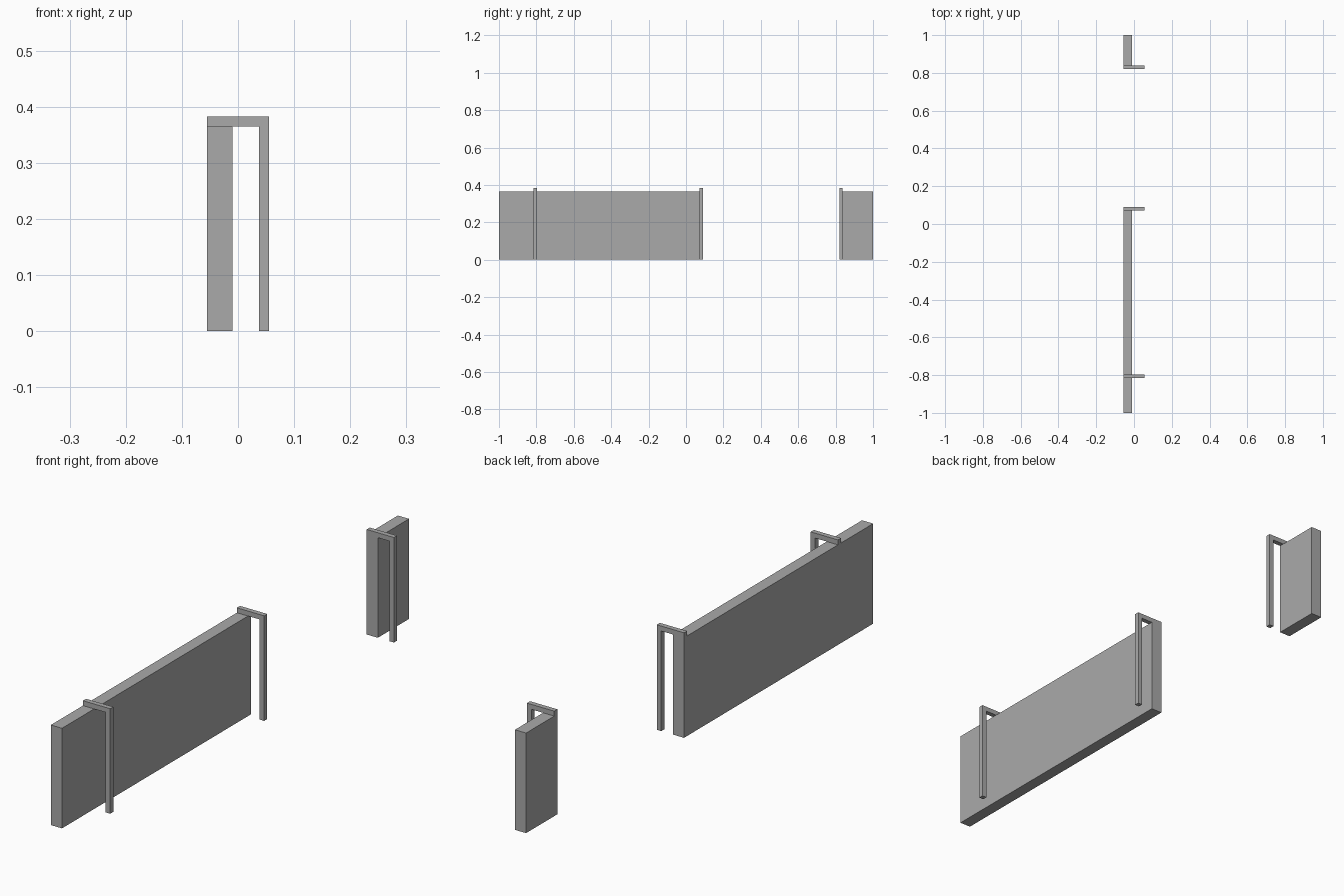
import bpy
import bmesh

cube = bpy.data.objects.get("Cube")
if cube:
    bpy.data.objects.remove(cube, do_unlink=True)

grey = bpy.data.materials.new("plain_grey")
grey.use_nodes = True
GREY = (0.4, 0.4, 0.4, 1)
grey.diffuse_color = GREY
grey.node_tree.nodes["Principled BSDF"].inputs["Base Color"].default_value = GREY


def extrude_along_y(name, profile, y0, y1):
    """Solid made by sweeping an (x, z) outline from y0 to y1."""
    bm = bmesh.new()
    face = bm.faces.new([bm.verts.new((x, y0, z)) for x, z in profile])
    swept = bmesh.ops.extrude_face_region(bm, geom=[face])["geom"]
    verts = [v for v in swept if isinstance(v, bmesh.types.BMVert)]
    bmesh.ops.translate(bm, verts=verts, vec=(0, y1 - y0, 0))
    bmesh.ops.recalc_face_normals(bm, faces=bm.faces)
    mesh = bpy.data.meshes.new(name)
    bm.to_mesh(mesh)
    bm.free()
    mesh.materials.append(grey)
    obj = bpy.data.objects.new(name, mesh)
    bpy.context.collection.objects.link(obj)


BACK, WALL_FRONT, FRONT = -0.055, -0.01, 0.055
WALL_TOP, BAR = 0.365, 0.018
TOP = WALL_TOP + BAR

# Long and short wall panels with a gap between them
wall = [(BACK, 0), (WALL_FRONT, 0), (WALL_FRONT, WALL_TOP), (BACK, WALL_TOP)]
extrude_along_y("long_wall", wall, -1, 0.09)
extrude_along_y("short_wall", wall, 0.82, 1)

# Post and beam brackets resting on the wall tops
bracket = [(BACK, WALL_TOP), (FRONT - BAR, WALL_TOP), (FRONT - BAR, 0),
           (FRONT, 0), (FRONT, TOP), (BACK, TOP)]
for name, y in (("front_bracket", -0.815), ("middle_bracket", 0.072),
                ("rear_bracket", 0.82)):
    extrude_along_y(name, bracket, y, y + BAR)
